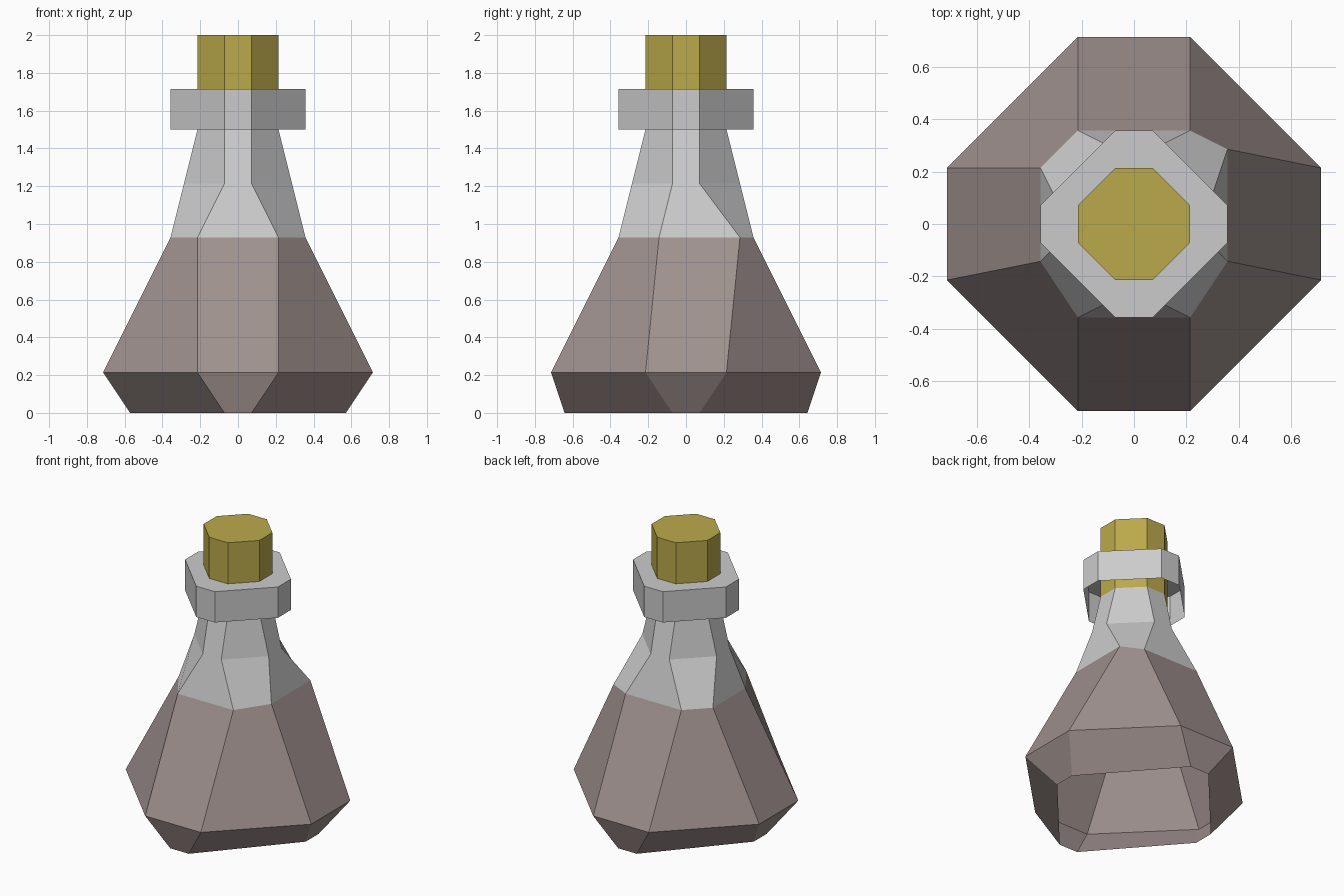
import bpy

if "Cube" in bpy.data.objects:
    bpy.data.objects.remove(bpy.data.objects["Cube"])

U = 1 / 14  # modelling grid step


def octagon(a, b, z, c=None):
    """Counter-clockwise ring: a = x reach, c = y reach, b = half side."""
    c = c or a
    return [(x, y, z) for x, y in ((a, -b), (a, b), (b, c), (-b, c),
                                   (-a, b), (-a, -b), (-b, -c), (b, -c))]


def loft(name, rings, colour=None, cap=False):
    """Join rings bottom to top with quads, optionally closing the top."""
    verts = [(x * U, y * U, z * U) for ring in rings for x, y, z in ring]
    faces = []
    for r in range(len(rings) - 1):
        lo, up = r * 8, r * 8 + 8
        for i in range(8):
            j = (i + 1) % 8
            faces.append((up + i, lo + i, lo + j, up + j))
    if cap:
        faces.append(tuple(range(len(verts) - 8, len(verts))))
    mesh = bpy.data.meshes.new(name)
    mesh.from_pydata(verts, [], faces)
    mesh.update()
    obj = bpy.data.objects.new(name, mesh)
    bpy.context.collection.objects.link(obj)
    if colour:
        mat = bpy.data.materials.new(name + "_colour")
        mat.diffuse_color = (*colour, 1)
        mat.use_nodes = True
        mat.node_tree.nodes["Principled BSDF"].inputs["Base Color"].default_value = mat.diffuse_color
        mesh.materials.append(mat)
    return obj


# Uneven ring where the liquid meets the clear glass
fill_line = [(x, y, 13) for x, y in ((5, -2), (5, 4), (3, 5), (-3, 5),
                                     (-5, 3), (-5, -2), (-3, -5), (3, -5))]

# Filled lower body, open underneath
loft("liquid_body", [octagon(8, 1, 0, 9), octagon(10, 3, 3), fill_line],
     (0.35, 0.285, 0.275))

# Clear shoulder and neck
loft("glass_neck", [fill_line, octagon(4, 1, 17), octagon(3, 1, 21)])

# Collar: outer wall and flat top, open underneath
loft("collar", [octagon(5, 1, 21), octagon(5, 1, 24), octagon(3, 1, 24)])

# Stopper
loft("cork", [octagon(3, 1, 21), octagon(3, 1, 28)], (0.5, 0.4, 0.07), cap=True)
